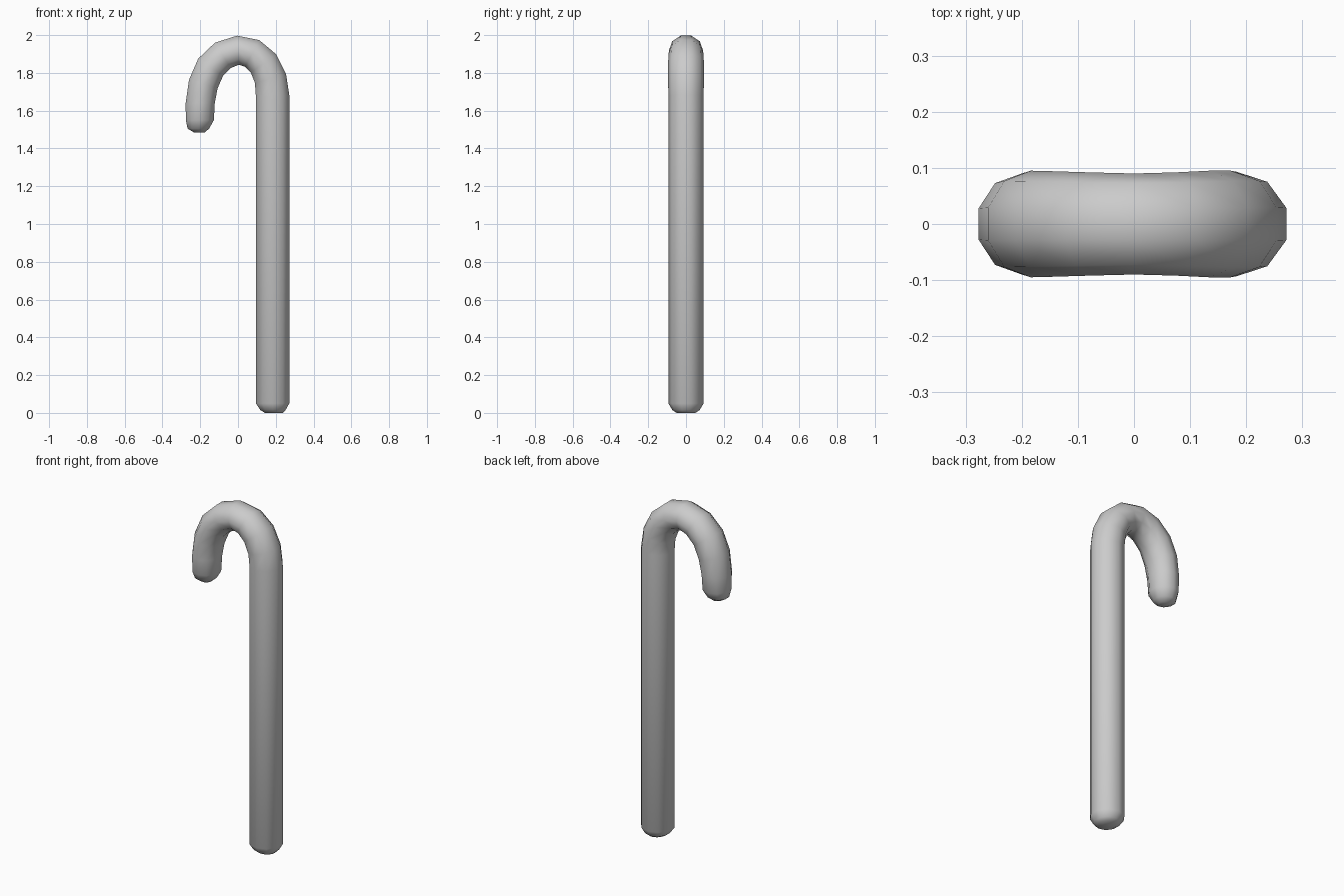
import bpy, bmesh, math
from mathutils import Vector

cube = bpy.data.objects.get("Cube")
if cube:
    bpy.data.objects.remove(cube)

grey = bpy.data.materials.new("light grey")
grey.use_nodes = True
colour = (0.6, 0.6, 0.6, 1)
grey.diffuse_color = colour
grey.node_tree.nodes["Principled BSDF"].inputs["Base Color"].default_value = colour

SIDES = 10
# Centre line of the cane: x, z, half width in the bend plane, half width in y
path = [
    (0.19, 0.0, 0.05, 0.05), (0.185, 0.015, 0.07, 0.072), (0.183, 0.05, 0.093, 0.093),
    (0.183, 1.68, 0.093, 0.093), (0.172, 1.77, 0.09, 0.095), (0.135, 1.85, 0.087, 0.095),
    (0.075, 1.903, 0.084, 0.092), (0.0, 1.92, 0.081, 0.09), (-0.08, 1.893, 0.083, 0.092),
    (-0.145, 1.83, 0.084, 0.094), (-0.184, 1.74, 0.083, 0.095), (-0.2, 1.64, 0.081, 0.09),
    (-0.202, 1.55, 0.078, 0.085), (-0.21, 1.505, 0.06, 0.06), (-0.205, 1.485, 0.03, 0.03),
]


def sweep_tube(name, points, material):
    """Sweep a ten-sided section along the points and close both ends."""
    bm = bmesh.new()
    centres = [Vector((x, 0, z)) for x, z, _, _ in points]
    rings = []
    for i, (x, z, in_plane, depth) in enumerate(points):
        tangent = (centres[min(i + 1, len(points) - 1)] - centres[max(i - 1, 0)]).normalized()
        if z < 0.1:
            tangent = Vector((0, 0, 1))
        elif x < -0.199:
            tangent = Vector((0, 0, -1))
        elif i == 3:
            tangent = Vector((-0.04, 0, 1)).normalized()
        across = Vector((tangent.z, 0, -tangent.x))
        ring = []
        for k in range(SIDES):
            a = math.tau * (k + 0.5) / SIDES
            offset = across * math.cos(a) * in_plane + Vector((0, math.sin(a) * depth, 0))
            ring.append(bm.verts.new(centres[i] + offset))
        rings.append(ring)
    for low, high in zip(rings, rings[1:]):
        for k in range(SIDES):
            n = (k + 1) % SIDES
            bm.faces.new((low[k], low[n], high[n], high[k]))
    bm.faces.new(rings[0][::-1])
    bm.faces.new(rings[-1])
    bmesh.ops.recalc_face_normals(bm, faces=bm.faces)
    mesh = bpy.data.meshes.new(name)
    bm.to_mesh(mesh)
    bm.free()
    mesh.materials.append(material)
    obj = bpy.data.objects.new(name, mesh)
    bpy.context.collection.objects.link(obj)
    return obj


# Shaft, hook and rounded tips in one continuous tube
cane = sweep_tube("hooked_cane", path, grey)
for face in cane.data.polygons:
    face.use_smooth = True
